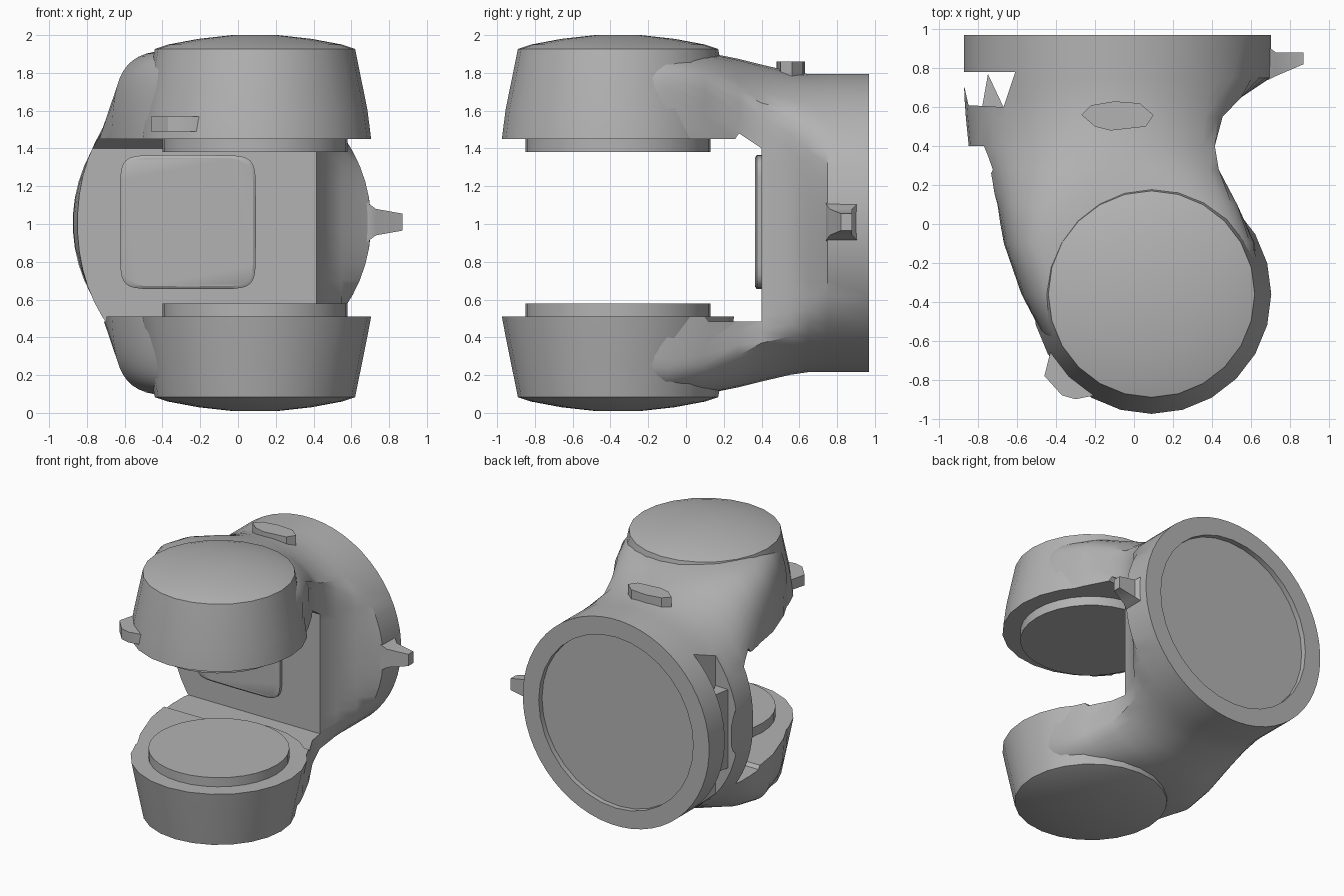
import bpy, bmesh, math
from mathutils import Vector

if "Cube" in bpy.data.objects:
    bpy.data.objects.remove(bpy.data.objects["Cube"])

MID = 1.005                 # height of the symmetry plane
BACK_X = -0.085             # axis of the round socket
ARM = Vector((0.09, -0.36)) # axis of the fork discs

grey = bpy.data.materials.new("plain_grey")
grey.use_nodes = True
colour = (0.45, 0.45, 0.45, 1)
grey.diffuse_color = colour
grey.node_tree.nodes["Principled BSDF"].inputs["Base Color"].default_value = colour


def smooth(ob, angle):
    bpy.ops.object.select_all(action='DESELECT')
    ob.select_set(True)
    bpy.context.view_layer.objects.active = ob
    bpy.ops.object.shade_smooth_by_angle(angle=math.radians(angle))


def loft(name, rings, angle=30):
    """Closed skin through rings with equal point counts."""
    bm = bmesh.new()
    loops = [[bm.verts.new(p) for p in ring] for ring in rings]
    n = len(loops[0])
    for a, b in zip(loops, loops[1:]):
        for i in range(n):
            bm.faces.new((a[i], a[(i + 1) % n], b[(i + 1) % n], b[i]))
    bm.faces.new(loops[0])
    bm.faces.new(loops[-1])
    bmesh.ops.recalc_face_normals(bm, faces=bm.faces)
    mesh = bpy.data.meshes.new(name)
    bm.to_mesh(mesh)
    bm.free()
    mesh.materials.append(grey)
    ob = bpy.data.objects.new(name, mesh)
    bpy.context.collection.objects.link(ob)
    smooth(ob, angle)
    return ob


def turned(name, profile, centre, count=24):
    """Vertical lathe from (radius, z) pairs."""
    turn = [2 * math.pi * i / count for i in range(count)]
    return loft(name, [[(centre[0] + r * math.cos(t), centre[1] + r * math.sin(t), z)
                        for t in turn] for r, z in profile])


def prism(name, outline, low, high, axis):
    """Extrude a 2D outline along x or z."""
    def place(p, h):
        return (h, p[0], p[1]) if axis == 'x' else (p[0], p[1], h)
    return loft(name, [[place(p, h) for p in outline] for h in (low, high)])


def carve(body, cutter):
    mod = body.modifiers.new("cut", 'BOOLEAN')
    mod.operation, mod.solver, mod.object = 'DIFFERENCE', 'EXACT', cutter
    bpy.context.view_layer.objects.active = body
    bpy.ops.object.modifier_apply(modifier=mod.name)
    bpy.data.objects.remove(cutter)


def bend(v, power):
    return math.copysign(abs(v) ** (2 / power), v)


def section(y, left, right, half, power, limit, count=56):
    """Superellipse across y, trimmed at the waist limit on its +x side."""
    cx, hw = (left + right) / 2, (right - left) / 2
    angles = [2 * math.pi * (i + 0.5) / count for i in range(count)]
    return [(min(limit, cx + hw * bend(math.cos(t), power)), y,
             MID + half * bend(math.sin(t), power)) for t in angles]


# Body: round socket blending through a waist into the fork
body = loft("fork_body", [section(*s) for s in (
    (0.97, -0.875, 0.705, 0.79, 2, 1), (0.75, -0.875, 0.705, 0.79, 2, 0.7),
    (0.65, -0.872, 0.70, 0.79, 2, 0.55), (0.55, -0.865, 0.69, 0.805, 2, 0.455),
    (0.40, -0.85, 0.66, 0.84, 2.1, 0.415), (0.28, -0.78, 0.62, 0.87, 2.7, 0.435),
    (0.10, -0.71, 0.62, 0.905, 4.2, 0.53), (-0.10, -0.67, 0.66, 0.92, 6, 0.62),
    (-0.36, -0.58, 0.66, 0.922, 6, 0.66), (-0.55, -0.48, 0.58, 0.92, 6, 0.6),
    (-0.72, -0.32, 0.42, 0.90, 6, 0.5))])

# Fork opening with bevelled inner corners
carve(body, prism("opening_cutter", [
    (-1.5, 0.51), (0.1, 0.51), (0.12, 0.485), (0.4, 0.485),
    (0.4, 1.4), (0.28, 1.48), (0.26, 1.45), (-1.5, 1.45)], -1.5, 1.5, 'x'))

# Slot through the side of the socket, with a thin fin left inside
carve(body, prism("slot_cutter", [
    (-1.2, 0.78), (-0.61, 0.78), (-0.67, 0.6), (-0.85, 0.61), (-0.87, 0.7), (-1.2, 0.72)],
    MID - 0.63, MID + 0.63, 'z'))
prism("slot_fin", [(-0.75, 0.77), (-0.67, 0.6), (-0.78, 0.6)], MID - 0.3, MID + 0.3, 'z')

# Recessed rear face
def back_ring(y, r):
    turn = [2 * math.pi * i / 32 for i in range(32)]
    return [(BACK_X + r * math.cos(t), y, MID + r * math.sin(t)) for t in turn]
carve(body, loft("recess_cutter", [back_ring(0.93, 0.655), back_ring(1.1, 0.655)]))
smooth(body, 30)

# Fork discs with domed caps, and the inner pads
for side, name, inner in ((1, "upper", 0.445), (-1, "lower", 0.495)):
    def level(profile):
        return [(r, MID + side * h) for r, h in profile]
    turned(name + "_arm_disc", level([(0.615, inner), (0.595, 0.6), (0.53, 0.922),
                                      (0.46, 0.945), (0.3, 0.975), (0.12, 0.995)]), ARM)
    turned(name + "_pad", level([(0.49, inner - 0.07), (0.49, inner + 0.02)]), ARM, 32)

# Rounded panel on the inner wall
def panel_ring(y, grow):
    turn = [2 * math.pi * i / 32 for i in range(32)]
    return [(-0.265 + (0.36 + grow) * bend(math.cos(t), 8), y,
             1.01 + (0.355 + grow) * bend(math.sin(t), 8)) for t in turn]
loft("wall_panel", [panel_ring(0.41, 0), panel_ring(0.375, 0), panel_ring(0.365, -0.015)])

# Side lug: flared base narrowing to a blunt tip
def lug_ring(x, y0, y1, half):
    return [(x, y, MID + 0.005 + h) for y, h in
            ((y0, -half), (y1, -half), (y1, half), (y0, half))]
loft("side_lug", [lug_ring(0.65, 0.74, 0.91, 0.11), lug_ring(0.69, 0.74, 0.91, 0.1),
                  lug_ring(0.73, 0.76, 0.88, 0.07), lug_ring(0.87, 0.82, 0.88, 0.045)])

# Flat lug on top of the neck
prism("top_lug", [(-0.27, 0.56), (-0.2, 0.5), (-0.12, 0.48), (0.06, 0.5), (0.1, 0.56),
                  (0.03, 0.62), (-0.1, 0.63), (-0.22, 0.61)], 1.74, 1.86, 'z')

# Small lug on the front of the upper arm
prism("arm_lug", [(-0.42, -0.62), (-0.46, -0.78), (-0.37, -0.88), (-0.3, -0.9),
                  (-0.2, -0.88), (-0.15, -0.7)], 1.49, 1.57, 'z')
